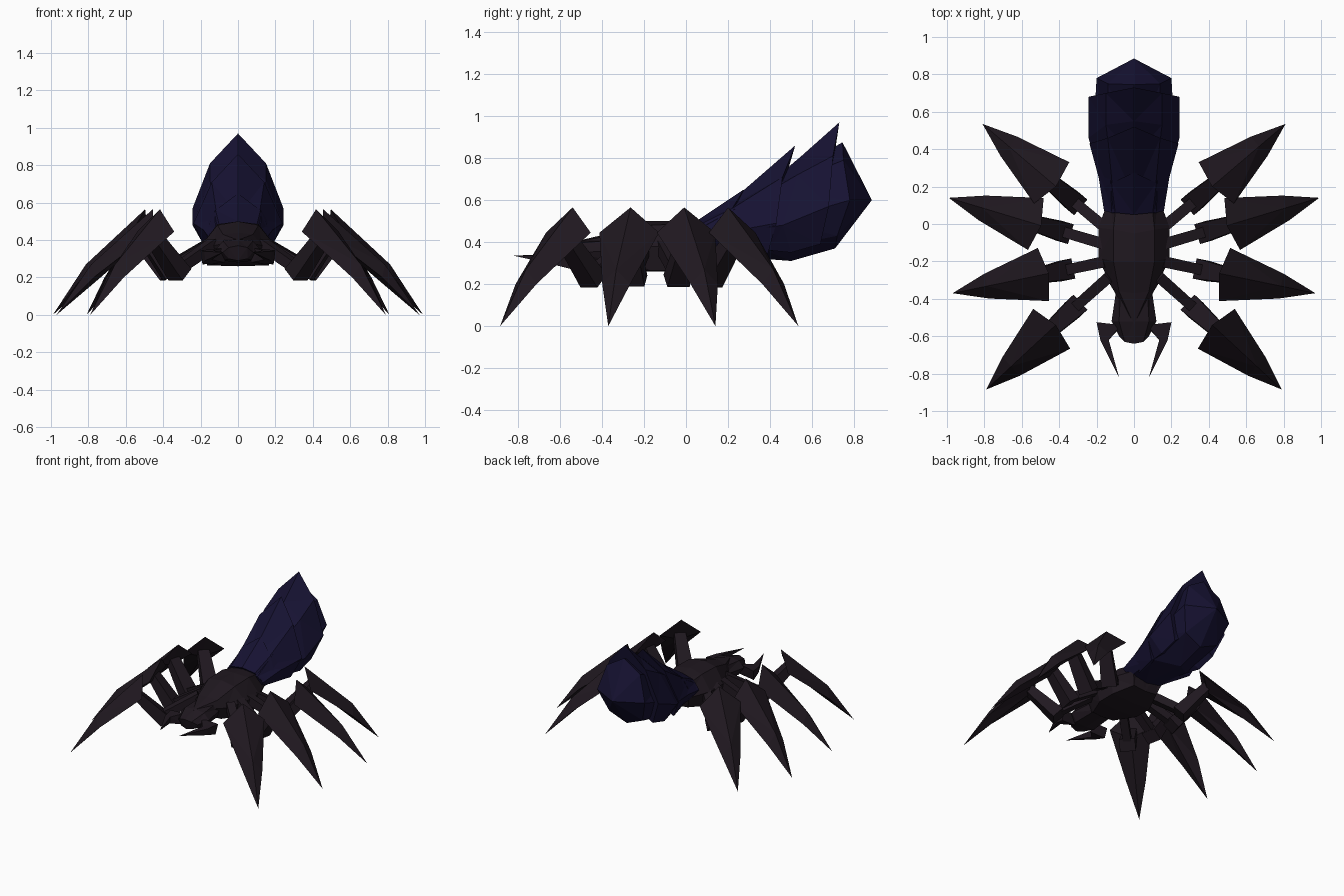
import bpy, bmesh
from mathutils import Vector

if "Cube" in bpy.data.objects:
    bpy.data.objects.remove(bpy.data.objects["Cube"])


def material(name, rgb):
    m = bpy.data.materials.new(name)
    m.diffuse_color = (*rgb, 1)
    m.use_nodes = True
    m.node_tree.nodes["Principled BSDF"].inputs["Base Color"].default_value = m.diffuse_color
    return m


SHELL = material("dark_shell", (0.014, 0.009, 0.014))
BLUE = material("dark_blue", (0.008, 0.006, 0.032))


def loft(name, rings, mat, tip=None):
    """Skin closed rings of points; optional tip point closes the far end."""
    bm = bmesh.new()
    vs = [[bm.verts.new(p) for p in r] for r in rings]
    n = len(vs[0])
    for a, b in zip(vs, vs[1:]):
        for i in range(n):
            j = (i + 1) % n
            bm.faces.new((a[i], a[j], b[j], b[i]))
    bm.faces.new(vs[0])
    if tip:
        t = bm.verts.new(tip)
        for i in range(n):
            bm.faces.new((vs[-1][i], vs[-1][(i + 1) % n], t))
    else:
        bm.faces.new(vs[-1])
    bmesh.ops.triangulate(bm, faces=[f for f in bm.faces if len(f.verts) > 3])
    bmesh.ops.recalc_face_normals(bm, faces=bm.faces)
    me = bpy.data.meshes.new(name)
    bm.to_mesh(me)
    bm.free()
    me.materials.append(mat)
    ob = bpy.data.objects.new(name, me)
    bpy.context.collection.objects.link(ob)
    return ob


def ring(half):
    """Mirror a half profile (top to bottom, ends on x = 0) into a full ring."""
    return list(half) + [(-x, y, z) for x, y, z in half[-2:0:-1]]


def bar(name, a, b, wa, wb, ha, hb):
    """Tapered rectangular bar from a to b."""
    a, b = Vector(a), Vector(b)
    d = (b - a).normalized()
    s = d.cross(Vector((0, 0, 1))).normalized()
    u = s.cross(d)
    rings = [[p + s * w * i + u * h * j for i, j in ((1, 1), (1, -1), (-1, -1), (-1, 1))]
             for p, w, h in ((a, wa, ha), (b, wb, hb))]
    return loft(name, rings, SHELL)


# Abdomen core
loft("abdomen", [
    ring([(0, .06, .49), (.12, .06, .46), (.16, .07, .42), (.12, .10, .36), (0, .12, .34)]),
    ring([(0, .40, .68), (.13, .40, .65), (.22, .44, .50), (.15, .38, .36), (0, .50, .31)]),
    ring([(0, .745, .875), (.14, .75, .79), (.20, .78, .60), (.14, .72, .43), (0, .71, .37)]),
], BLUE, tip=(0, .885, .6))

# Overlapping pointed abdomen plates
loft("abdomen_plate_front", [
    ring([(0, .05, .50), (.10, .06, .48), (.155, .07, .43), (0, .12, .40)]),
    ring([(0, .275, .65), (.12, .22, .56), (.175, .19, .44), (0, .2, .42)]),
], BLUE)
loft("abdomen_plate_middle", [
    ring([(0, .14, .53), (.11, .14, .51), (.165, .16, .44), (.12, .2, .35), (0, .25, .40)]),
    ring([(0, .52, .86), (.14, .46, .71), (.238, .43, .49), (.17, .39, .345), (0, .40, .45)]),
], BLUE)
loft("abdomen_plate_rear", [
    ring([(0, .36, .65), (.13, .36, .62), (.22, .38, .47), (.15, .40, .36), (0, .45, .45)]),
    ring([(0, .55, .81), (.15, .53, .72), (.243, .46, .48), (.17, .50, .35), (0, .55, .5)]),
    ring([(0, .73, .97), (.15, .70, .81), (.243, .68, .57), (.17, .64, .39), (0, .66, .5)]),
], BLUE)

# Thorax
loft("thorax", [
    ring([(0, .16, .47), (.09, .16, .45), (.13, .15, .38), (.10, .12, .29), (0, .12, .28)]),
    ring([(0, -.05, .50), (.11, -.03, .485), (.19, -.02, .38), (.165, -.03, .265), (0, -.03, .26)]),
    ring([(0, -.20, .50), (.11, -.20, .48), (.19, -.18, .38), (.165, -.17, .265), (0, -.18, .26)]),
    ring([(0, -.37, .44), (.08, -.36, .43), (.13, -.32, .37), (.09, -.33, .28), (0, -.34, .28)]),
], SHELL, tip=(0, -.54, .40))

# Head
loft("head", [
    ring([(0, -.32, .42), (.07, -.32, .41), (.09, -.32, .36), (.07, -.32, .30), (0, -.32, .29)]),
    ring([(0, -.52, .405), (.08, -.52, .395), (.12, -.52, .35), (.08, -.52, .29), (0, -.52, .28)]),
    ring([(0, -.64, .37), (.05, -.63, .36), (.08, -.60, .335), (.05, -.61, .30), (0, -.62, .29)]),
], SHELL)

# Legs: attachment, elbow, spike centre, tip
LEGS = {
    "front": ((.13, -.28), (.31, -.44), (.44, -.56), (.79, -.885)),
    "mid_front": ((.15, -.20), (.36, -.245), (.485, -.27), (.97, -.37)),
    "mid_rear": ((.15, -.11), (.37, -.045), (.525, 0), (.99, .14)),
    "rear": ((.13, -.04), (.31, .11), (.44, .22), (.81, .535)),
}
for side, sx in (("right", 1), ("left", -1)):
    for name, pts in LEGS.items():
        att, elb, cen, tip = [Vector((sx * x, y, 0)) for x, y in pts]
        d = (tip - cen).normalized()
        n = Vector((-d.y, d.x, 0))
        span = (tip - cen).length
        label = f"{side}_{name}_leg"

        def at(p, along, across, z):
            return p + d * along + n * across + Vector((0, 0, z))

        bar(label + "_upper", at(att, 0, 0, .38), at(elb, .01, 0, .25), .03, .028, .03, .028)
        bar(label + "_elbow", at(elb, 0, 0, .215), at(cen, .03, 0, .43), .055, .04, .045, .03)
        # Broad pointed lower leg
        loft(label + "_spike", [
            [at(cen, -.03, 0, .565), at(cen, 0, .145, .445), at(cen, .03, 0, .39), at(cen, 0, -.145, .445)],
            [at(cen, span * .62, 0, .27), at(cen, span * .62, .068, .2),
             at(cen, span * .6, 0, .165), at(cen, span * .62, -.068, .2)],
        ], SHELL, tip=at(tip, 0, 0, 0))

    # Curved fangs
    loft(f"{side}_fang", [
        [(sx * x, y, z) for x, y, z in ((.07, -.54, .36), (.20, -.525, .345), (.19, -.54, .27), (.07, -.55, .28))],
        [(sx * x, y, z) for x, y, z in ((.135, -.62, .345), (.18, -.62, .34), (.175, -.62, .29), (.14, -.62, .295))],
    ], SHELL, tip=(sx * .08, -.82, .335))
